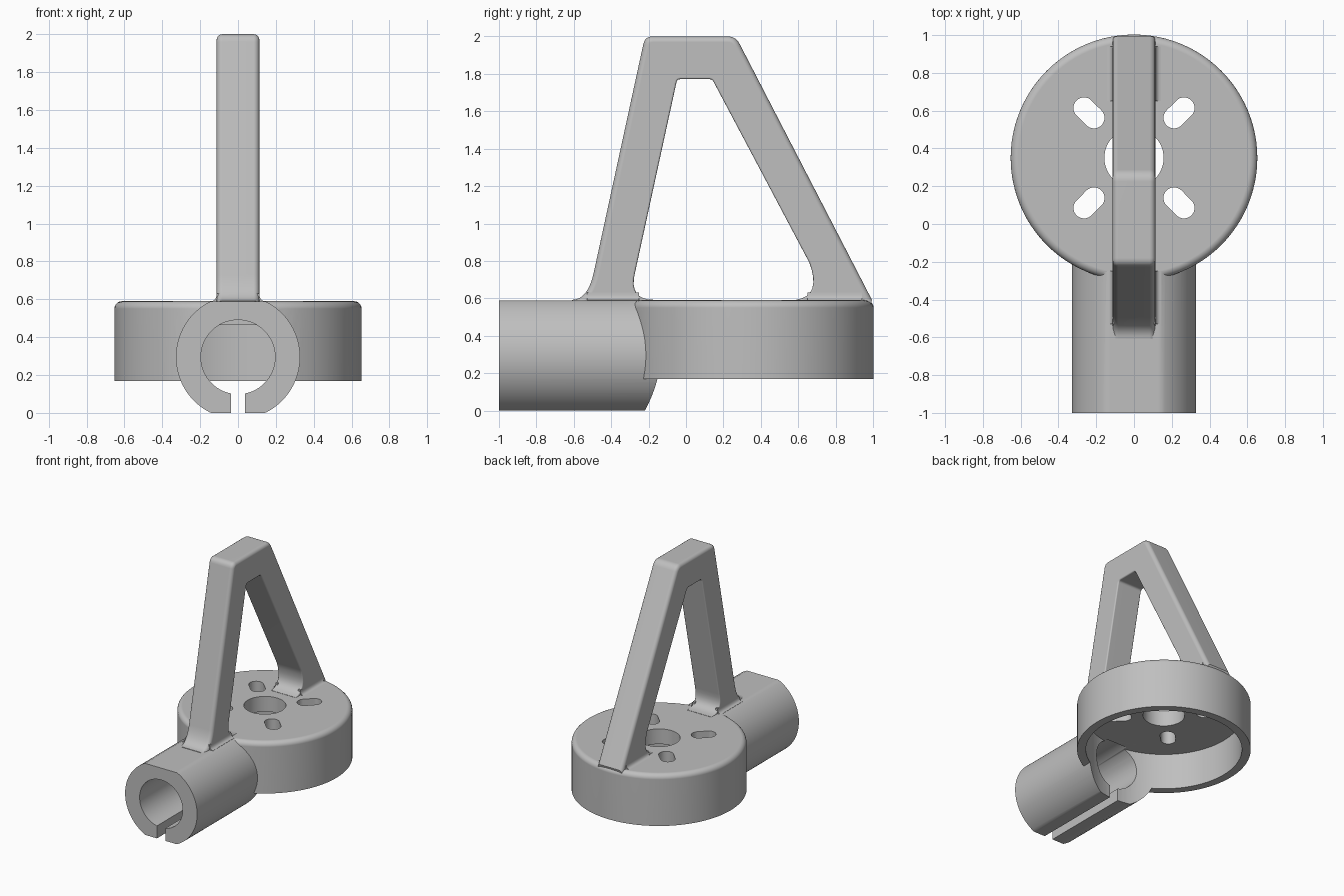
import bpy, bmesh, math
from mathutils import Matrix, Vector

if "Cube" in bpy.data.objects:
    bpy.data.objects.remove(bpy.data.objects["Cube"], do_unlink=True)

grey = bpy.data.materials.new("plain grey")
grey.use_nodes = True
colour = (0.52, 0.52, 0.52, 1)
grey.diffuse_color = colour
grey.node_tree.nodes["Principled BSDF"].inputs["Base Color"].default_value = colour

HUB_Y, HUB_R, HUB_LOW, HUB_TOP, CEILING = 0.35, 0.653, 0.168, 0.59, 0.465
TUBE_Z, TUBE_R, BORE_R = 0.295, 0.328, 0.196
ARM = 0.113


def finish_mesh(name, bm):
    bmesh.ops.recalc_face_normals(bm, faces=bm.faces)
    mesh = bpy.data.meshes.new(name)
    bm.to_mesh(mesh)
    bm.free()
    mesh.materials.append(grey)
    obj = bpy.data.objects.new(name, mesh)
    bpy.context.collection.objects.link(obj)
    return obj


def extrude(bm, points, offset):
    face = bm.faces.new([bm.verts.new(p) for p in points])
    new = bmesh.ops.extrude_face_region(bm, geom=[face])["geom"]
    moved = [g for g in new if isinstance(g, bmesh.types.BMVert)]
    bmesh.ops.translate(bm, verts=moved, vec=offset)


def prism(name, points, offset):
    bm = bmesh.new()
    extrude(bm, points, offset)
    return finish_mesh(name, bm)


def circle(radius, n=96):
    return [(radius * math.cos(i * math.tau / n), radius * math.sin(i * math.tau / n))
            for i in range(n)]


def curve(a, b, c, n=8):
    a, b, c = Vector(a), Vector(b), Vector(c)
    return [a * (1 - t) ** 2 + b * 2 * t * (1 - t) + c * t * t
            for t in (i / n for i in range(n + 1))]


def activate(obj):
    bpy.ops.object.select_all(action="DESELECT")
    obj.select_set(True)
    bpy.context.view_layer.objects.active = obj


def combine(obj, other, operation):
    activate(obj)
    mod = obj.modifiers.new(operation, "BOOLEAN")
    mod.operation, mod.solver, mod.object = operation, "EXACT", other
    bpy.ops.object.modifier_apply(modifier=mod.name)
    bpy.data.objects.remove(other, do_unlink=True)


def smooth(obj):
    activate(obj)
    bpy.ops.object.shade_smooth_by_angle(angle=math.radians(32))
    mod = obj.modifiers.new("even shading", "WEIGHTED_NORMAL")
    mod.keep_sharp = True


# Round hub with a softened top rim
bm = bmesh.new()
extrude(bm, [(x, y + HUB_Y, HUB_LOW) for x, y in circle(HUB_R)], (0, 0, HUB_TOP - HUB_LOW))
rim = [e for e in bm.edges if all(v.co.z > HUB_TOP - 0.01 for v in e.verts)]
bmesh.ops.bevel(bm, geom=rim, offset=0.04, segments=5, profile=0.5, affect="EDGES")
body = finish_mesh("hub_and_clamp_tube", bm)

# Clamp tube, flattened above and below
outline = [(x, -1, min(max(z + TUBE_Z, 0), HUB_TOP - 0.0015)) for x, z in circle(TUBE_R)]
combine(body, prism("tube", outline, (0, 1.0, 0)), "UNION")

# Hollow underside, tube bore, clamp slit and centre hole
inner = [(x, y + HUB_Y, -0.1) for x, y in circle(0.587)]
combine(body, prism("cavity", inner, (0, 0, CEILING + 0.1)), "DIFFERENCE")
bore = [(x, -1.1, z + TUBE_Z) for x, z in circle(BORE_R, 64)]
combine(body, prism("bore", bore, (0, 0.9, 0)), "DIFFERENCE")
slit = [(s * 0.038, -1.1, z) for s, z in ((-1, -0.1), (1, -0.1), (1, 0.2), (-1, 0.2))]
combine(body, prism("slit", slit, (0, 0.93, 0)), "DIFFERENCE")
hole = [(x, y + HUB_Y, 0.3) for x, y in circle(0.157, 48)]
combine(body, prism("hole", hole, (0, 0, 0.5)), "DIFFERENCE")

# Four radial screw slots
for k in range(4):
    turn = Matrix.Rotation(math.radians(45 + 90 * k), 3, "Z")
    slot = []
    for x, y in circle(0.056, 32):
        shift = 0.037 if x > 1e-5 else -0.037
        slot.append(turn @ Vector((0.337 + x + shift, y, 0.3)) + Vector((0, HUB_Y, 0)))
    combine(body, prism("screw_slot", slot, (0, 0, 0.5)), "DIFFERENCE")
smooth(body)

# Upright handle frame: outer outline, then inner outline
outer = [Vector((-0.61, 0.54))]
outer += curve((-0.61, 0.592), (-0.527, 0.592), (-0.495, 0.73))
outer += curve((-0.228, 1.96), (-0.219, 2.0), (-0.18, 2.0), 5)
outer += curve((0.225, 2.0), (0.266, 2.0), (0.287, 1.96), 5)
outer += [Vector((0.994, 0.592)), Vector((0.98, 0.54))]
inside = [Vector((0.59, 0.54))]
inside += curve((0.59, 0.592), (0.725, 0.615), (0.66, 0.79))
inside += curve((0.149, 1.755), (0.141, 1.772), (0.125, 1.772), 3)
inside += curve((-0.03, 1.772), (-0.047, 1.772), (-0.051, 1.755), 3)
inside += curve((-0.272, 0.74), (-0.31, 0.592), (-0.17, 0.592))
inside += [Vector((-0.17, 0.54))]

bm = bmesh.new()
extrude(bm, [(-ARM, p.x, p.y) for p in outer + inside], (2 * ARM, 0, 0))


def cap_edges(points):
    keys = {(round(p.x, 4), round(p.y, 4)) for p in points if p.y > 0.58}
    return [e for e in bm.edges
            if abs(e.verts[0].co.x - e.verts[1].co.x) < 1e-5
            and all((round(v.co.y, 4), round(v.co.z, 4)) in keys for v in e.verts)]


for points, size in ((outer, 0.03), (inside, 0.01)):
    bmesh.ops.bevel(bm, geom=cap_edges(points), offset=size, segments=4,
                    profile=0.5, affect="EDGES")
smooth(finish_mesh("handle_frame", bm))

# Small fillets where the legs meet the base
for leg, start, end in (("front", -0.53, -0.25), ("rear", 0.65, 0.94)):
    for side, s in (("right", -1), ("left", 1)):
        section = [Vector((ARM - 0.02, 0.57)), Vector((ARM + 0.03, 0.57))]
        section += curve((ARM + 0.03, 0.59), (ARM, 0.59), (ARM, 0.63), 6)
        section += [Vector((ARM - 0.02, 0.63))]
        smooth(prism(f"{leg}_leg_fillet_{side}",
                     [(s * p.x, start, p.y) for p in section], (0, end - start, 0)))
